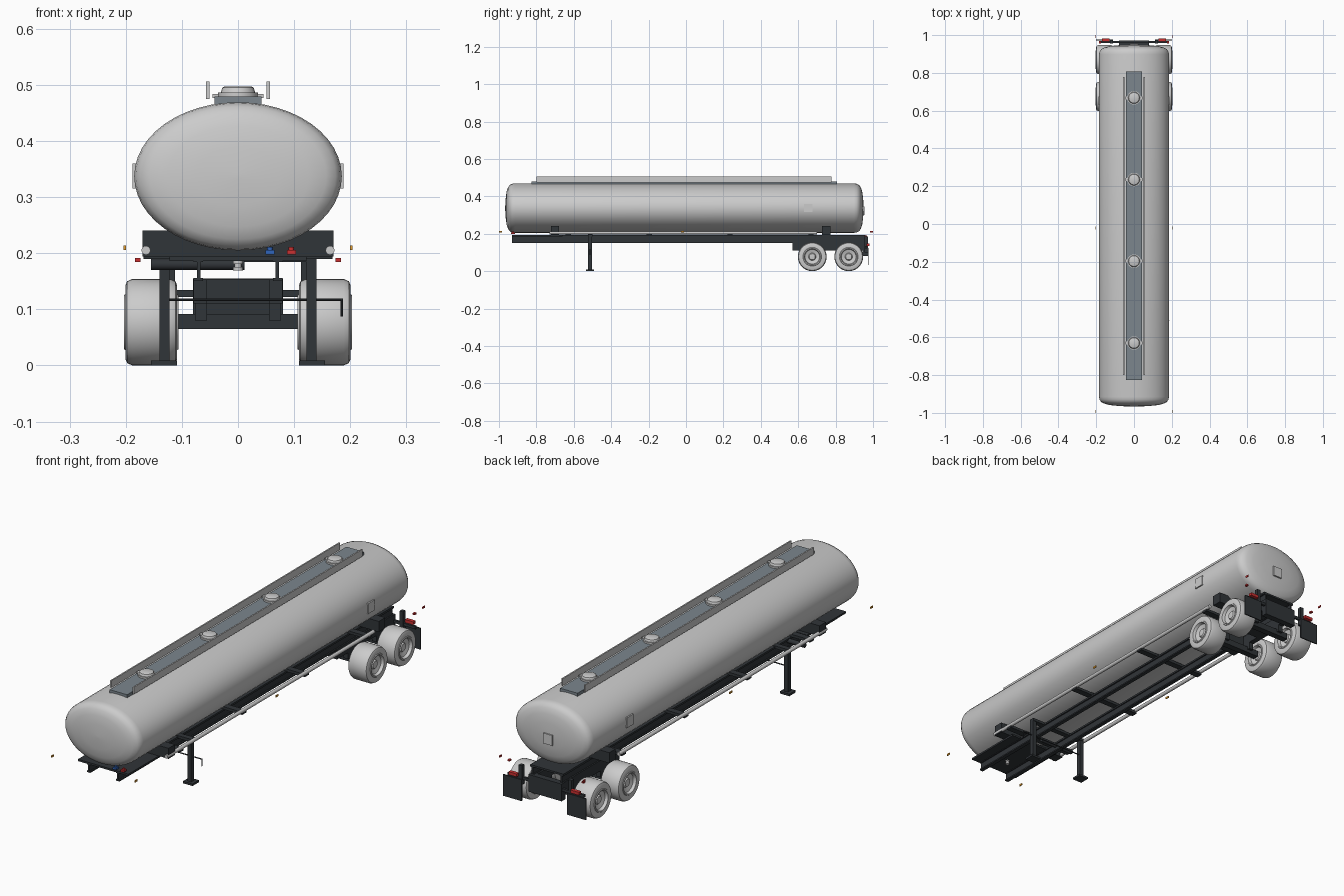
import bpy, bmesh, math
from mathutils import Matrix

if "Cube" in bpy.data.objects:
    bpy.data.objects.remove(bpy.data.objects["Cube"])


def mat(name, r, g, b):
    m = bpy.data.materials.new(name)
    m.diffuse_color = (r, g, b, 1)
    m.use_nodes = True
    m.node_tree.nodes["Principled BSDF"].inputs["Base Color"].default_value = m.diffuse_color
    return m


DARK = mat("chassis_dark", .03, .035, .04)
WALK = mat("walkway_grey", .2, .24, .27)
RED = mat("red", .6, .03, .03)
BLUE = mat("blue", .03, .13, .5)
AMBER = mat("amber", .8, .35, .03)


def finish(bm, name, m=None, smooth=False):
    bmesh.ops.recalc_face_normals(bm, faces=bm.faces)
    me = bpy.data.meshes.new(name)
    bm.to_mesh(me)
    bm.free()
    ob = bpy.data.objects.new(name, me)
    bpy.context.collection.objects.link(ob)
    if m:
        me.materials.append(m)
    if smooth:
        bpy.ops.object.select_all(action='DESELECT')
        ob.select_set(True)
        bpy.context.view_layer.objects.active = ob
        bpy.ops.object.shade_smooth_by_angle(angle=math.radians(35))
    return ob


def box(name, x, y, z, m=None):
    """Box from (min, max) pairs."""
    bm = bmesh.new()
    bmesh.ops.create_cube(bm, size=1)
    for v in bm.verts:
        v.co = [(a + b) / 2 + c * (b - a) for (a, b), c in zip((x, y, z), v.co)]
    return finish(bm, name, m)


def pair(name, x, y, z, m=None):
    """Box and its mirror image across x = 0."""
    box(name + "_right", x, y, z, m)
    box(name + "_left", (-x[1], -x[0]), y, z, m)


def lathe(name, profile, centre, axis='Z', m=None, n=32, sx=1, sy=1, closed=False):
    """Rings of (radius, height) along an axis, with optional elliptical scale."""
    bm = bmesh.new()
    rings = []
    for r, h in profile:
        rings.append([bm.verts.new((r * sx * math.cos(2 * math.pi * i / n),
                                    r * sy * math.sin(2 * math.pi * i / n), h)) for i in range(n)])
    pairs = list(zip(rings, rings[1:]))
    if closed:
        pairs.append((rings[-1], rings[0]))
    for a, b in pairs:
        for i in range(n):
            j = (i + 1) % n
            bm.faces.new((a[i], a[j], b[j], b[i]))
    if not closed:
        bm.faces.new(rings[0])
        bm.faces.new(rings[-1])
    rot = {'Z': Matrix(), 'X': Matrix.Rotation(math.pi / 2, 4, 'Y'),
           'Y': Matrix.Rotation(-math.pi / 2, 4, 'X')}[axis]
    bmesh.ops.transform(bm, matrix=Matrix.Translation(centre) @ rot, verts=bm.verts)
    return finish(bm, name, m, True)


def rod(name, r, a, b, centre, axis, m=None, n=16):
    return lathe(name, [(r, a), (r, b)], centre, axis, m, n)


# Elliptical tank with domed ends
dome = [(.04, 0), (.4, .003), (.68, .008), (.85, .016), (.94, .025), (.985, .037), (1, .052)]
prof = [(r, -.967 + d) for r, d in dome] + [(r, .95 - d) for r, d in reversed(dome)]
lathe("tank", prof, (0, 0, .337), 'Y', None, 48, .185, .132)

# Placard plates on the sides and rear
pair("side_placard", (.178, .188), (.63, .675), (.315, .36))
box("rear_placard", (-.022, .022), (.94, .955), (.30, .345))

# Top walkway, spill rails and manholes
box("walkway", (-.042, .042), (-.825, .808), (.464, .479), WALK)
pair("spill_rail", (.051, .057), (-.80, .778), (.475, .506))
for i, y in enumerate((-.63, -.197, .235, .668)):
    lathe(f"manhole_{i}", [(.036, 0), (.036, .009), (.031, .009), (.028, .018), (.024, .02)],
          (0, y, .477), 'Z', None, 20)
    box(f"manhole_clamp_{i}", (-.045, .045), (y - .008, y + .008), (.477, .484))
    # Hose tube bracket below each manhole station
    box(f"tube_bracket_{i}", (-.168, .168), (y - .014, y + .014), (.19, .202), DARK)

# Hose tubes along both sides
for s in (-1, 1):
    rod(f"hose_tube_{s}", .008, -.73, .7, (s * .164, 0, .205), 'Y')

# I-beam chassis rails
pair("rail_web", (.067, .073), (-.93, .96), (.155, .19), DARK)
pair("rail_lower_flange", (.062, .079), (-.93, .96), (.15, .156), DARK)
pair("rail_upper_flange", (.062, .079), (-.93, .96), (.184, .192), DARK)
box("coupler_plate", (-.122, .122), (-.93, -.66), (.186, .194), DARK)
for y in (-.7, .75):
    box("tank_saddle", (-.17, .17), (y - .022, y + .022), (.194, .24), DARK)
lathe("kingpin", [(.009, 0), (.009, .006), (.006, .006), (.006, .012), (.009, .012), (.009, .018)],
      (0, -.84, .169), 'Z')
rod("cross_cylinder", .01, -.155, .012, (0, -.6, .18), 'X', DARK)

# Air line couplings
for name, x, m in (("blue_coupling", .057, BLUE), ("red_coupling", .095, RED)):
    box(name, (x - .008, x + .008), (-.935, -.915), (.198, .206), m)
    rod(name + "_cap", .005, 0, .006, (x, -.925, .205), 'Z', m, 12)

# Landing gear
box("leg_crossmember", (-.14, .14), (-.525, -.501), (.184, .196), DARK)
pair("landing_leg", (.122, .14), (-.523, -.503), (.008, .186), DARK)
pair("landing_foot", (.109, .155), (-.535, -.491), (0, .009), DARK)
rod("crank_shaft", .0025, -.125, .186, (0, -.513, .117), 'X', DARK, 8)
rod("crank_handle", .0025, .087, .119, (.185, -.513, 0), 'Z', DARK, 8)

# Suspension
pair("suspension_beam", (.055, .079), (.57, .955), (.11, .153), DARK)
box("suspension_crossbox", (-.077, .077), (.575, .66), (.11, .153), DARK)
box("suspension_rear_box", (-.077, .077), (.75, .8), (.11, .153), DARK)
box("rear_end_plate", (-.08, .08), (.945, .972), (.08, .155), DARK)
box("rear_deck", (-.08, .08), (.78, .96), (.186, .194), DARK)

# Axles and wheels
tyre = [(.05, -.046), (.066, -.046), (.073, -.043), (.077, -.034), (.077, .034),
        (.073, .043), (.066, .046), (.05, .046)]
half = [(.048, .0485), (.043, .0485), (.039, .036), (.02, .030), (.016, .036), (.004, .037)]
wheel = [(r, -h) for r, h in reversed(half)] + tyre + half
for k, y in enumerate((.675, .87)):
    box(f"axle_{k}", (-.112, .112), (y - .014, y + .014), (.065, .092), DARK)
    pair(f"axle_seat_{k}", (.055, .077), (y - .025, y + .025), (.08, .12), DARK)
    for s in (-1, 1):
        lathe(f"wheel_{k}_{s}", wheel, (s * .1545, y, .077), 'X', None, 40)

# Rear light bar, posts and mudflaps
pair("light_bar", (.07, .185), (.958, .968), (.122, .134), DARK)
pair("light_post", (.112, .128), (.955, .972), (.1, .184), DARK)
pair("mudflap", (.11, .2), (.972, .977), (.032, .125), DARK)
pair("tail_light", (.13, .17), (.966, .982), (.134, .147), RED)

# Marker lights
pair("rear_marker", (.174, .184), (.955, .968), (.184, .191), RED)
for i, y in enumerate((-.992, -.02)):
    pair(f"side_marker_{i}", (.2, .204), (y - .008, y + .008), (.206, .214), AMBER)
pair("rear_side_marker", (.2, .204), (.984, 1.0), (.206, .214), RED)
